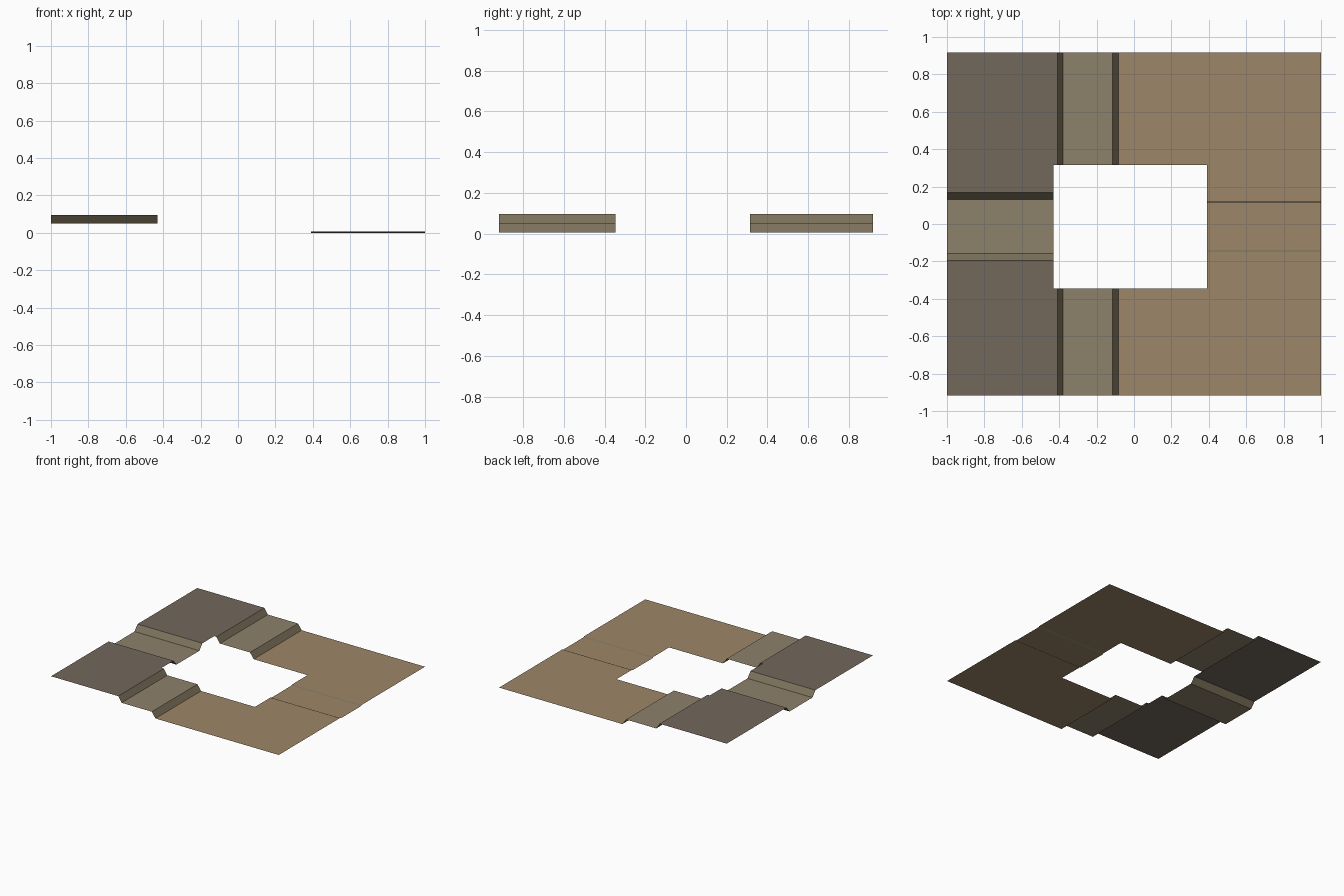
import bpy, bmesh

if "Cube" in bpy.data.objects:
    bpy.data.objects.remove(bpy.data.objects["Cube"])

def mat(name, rgb):
    m = bpy.data.materials.new(name)
    m.diffuse_color = (*rgb, 1)
    m.use_nodes = True
    m.node_tree.nodes["Principled BSDF"].inputs["Base Color"].default_value = m.diffuse_color
    return m

ROCK = mat("plateau_rock", (0.17, 0.14, 0.105))
EARTH = mat("terrace_earth", (0.27, 0.22, 0.145))
BANK = mat("bank", (0.20, 0.165, 0.105))
SAND = mat("sand", (0.34, 0.24, 0.14))

TOP, MID, LOW = 0.096, 0.051, 0.006
HX0, HX1, HY0, HY1, EY = -0.43, 0.39, -0.345, 0.315, 0.917

def sheet(name, profile, mats, a, b, along):
    """Sweep a height profile along 'x' or 'y' from a to b; one material per segment."""
    bm = bmesh.new()
    put = (lambda p, t: (p[0], t, p[1])) if along == 'y' else (lambda p, t: (t, p[0], p[1]))
    rows = [[bm.verts.new(put(p, t)) for p in profile] for t in (a, b)]
    slots = list(dict.fromkeys(mats))
    for i, m in enumerate(mats):
        f = bm.faces.new((rows[0][i], rows[0][i + 1], rows[1][i + 1], rows[1][i]))
        f.material_index = slots.index(m)
        f.normal_update()
        if f.normal.z < 0:
            f.normal_flip()
    me = bpy.data.meshes.new(name)
    bm.to_mesh(me)
    bm.free()
    for m in slots:
        me.materials.append(m)
    ob = bpy.data.objects.new(name, me)
    bpy.context.collection.objects.link(ob)

# Stepped ground: plateau, bank, terrace, bank, sand (front and back of the opening)
steps = [(-1, TOP), (-0.41, TOP), (-0.38, MID), (-0.115, MID), (-0.083, LOW), (1, LOW)]
step_mats = [ROCK, BANK, EARTH, BANK, SAND]
sheet("front_steps", steps, step_mats, -EY, HY0, 'y')
sheet("back_steps", steps, step_mats, HY1, EY, 'y')

# Sunken track through the plateau, left of the opening
sheet("plateau_track",
      [(HY0, TOP), (-0.195, TOP), (-0.158, MID), (0.13, MID), (0.168, TOP), (HY1, TOP)],
      [ROCK, BANK, EARTH, BANK, ROCK], -1, HX0, 'x')

# Shallow track across the sand, right of the opening
sheet("sand_track",
      [(HY0, LOW), (-0.15, LOW), (-0.138, 0), (0.112, 0), (0.124, LOW), (HY1, LOW)],
      [SAND, BANK, SAND, BANK, SAND], HX1, 1, 'x')
